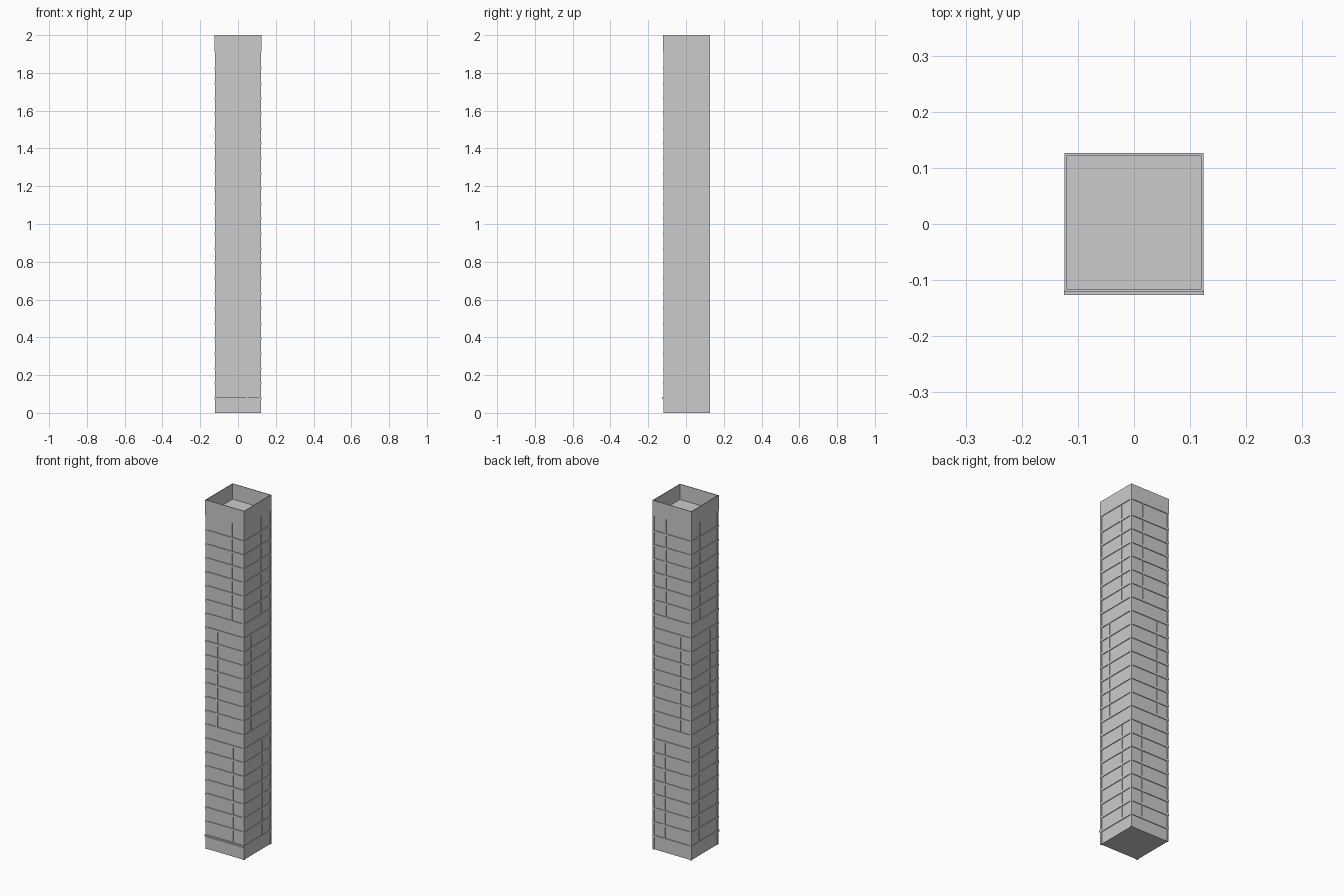
import bpy, bmesh

if "Cube" in bpy.data.objects:
    bpy.data.objects.remove(bpy.data.objects["Cube"])

CY = 0.003           # tower axis, the front ledge balances the depth
H = 0.1235           # half width of the tower
GLASS = H - 0.004    # half width of the recessed window plane
PITCH = 0.0794       # storey height
FIRST = 0.082        # bottom of the first window row
ROWS = 23
ROOF = 1.912


def add_box(bm, x0, x1, y0, y1, z0, z1):
    vs = bmesh.ops.create_cube(bm, size=1)["verts"]
    for v in vs:
        v.co.x = x0 if v.co.x < 0 else x1
        v.co.y = CY + (y0 if v.co.y < 0 else y1)
        v.co.z = z0 if v.co.z < 0 else z1


def make(name, boxes):
    bm = bmesh.new()
    for b in boxes:
        add_box(bm, *b)
    me = bpy.data.meshes.new(name)
    bm.to_mesh(me)
    bm.free()
    ob = bpy.data.objects.new(name, me)
    bpy.context.collection.objects.link(ob)
    return ob


# recessed window core, closed by the roof deck
make("window_core", [(-GLASS, GLASS, -GLASS, GLASS, 0, ROOF)])

# floor slabs between the window rows
slabs = []
for i in range(ROWS):
    z = FIRST + i * PITCH
    slabs.append((-H, H, -H, H, z - 0.012, z))
make("floor_slabs", slabs)

# slim corner posts
P = 0.009
Q = H - 0.0005
make("corner_posts", [(min(sx * Q, sx * (Q - P)), max(sx * Q, sx * (Q - P)),
                       min(sy * Q, sy * (Q - P)), max(sy * Q, sy * (Q - P)), 0, ROOF)
                      for sx in (-1, 1) for sy in (-1, 1)])

# window mullions: three groups of seven storeys, on all four sides
mullions = []
M = H - 0.0005
for start, pos in ((0, 0.049), (8, -0.05), (16, 0.043)):
    for i in range(start, start + 7):
        z0 = FIRST + i * PITCH
        z1 = min(z0 + PITCH - 0.012, ROOF) if i < ROWS - 1 else ROOF
        a, b = pos - 0.004, pos + 0.004
        for s in (-1, 1):
            n, f = sorted((s * M, s * (GLASS - 0.002)))
            mullions.append((a, b, n, f, z0, z1))
            mullions.append((n, f, a - CY, b - CY, z0, z1))
make("mullions", mullions)

# parapet ring around the sunken roof
T = H - 0.004
make("parapet", [(-H, H, -H, -T, ROOF, 2), (-H, H, T, H, ROOF, 2),
                 (-H, -T, -T, T, ROOF, 2), (T, H, -T, T, ROOF, 2)])

# entrance ledge on the front
make("entrance_ledge", [(-H - 0.001, H + 0.001, -H - 0.006, -H + 0.002, 0.073, 0.082)])
